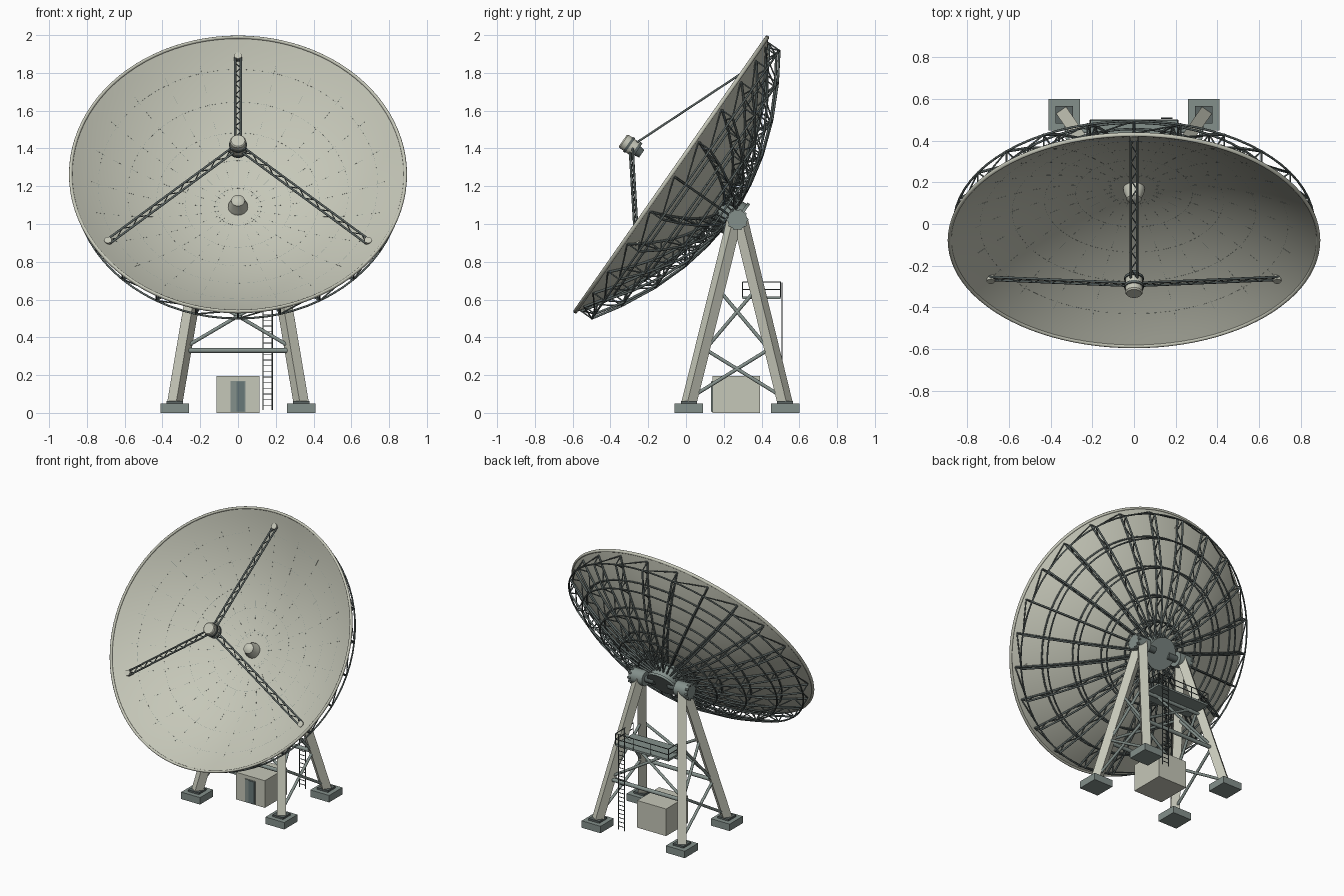
import bpy, bmesh, math
from math import sin, cos, pi, radians
from mathutils import Vector, Matrix

if "Cube" in bpy.data.objects:
    bpy.data.objects.remove(bpy.data.objects["Cube"])


def material(name, rgb):
    m = bpy.data.materials.new(name)
    m.use_nodes = True
    m.diffuse_color = (*rgb, 1)
    m.node_tree.nodes["Principled BSDF"].inputs["Base Color"].default_value = (*rgb, 1)
    return m


CREAM = material("cream paint", (0.56, 0.57, 0.48))
GREEN = material("grey green paint", (0.23, 0.28, 0.26))
DOOR = material("door paint", (0.14, 0.19, 0.19))
STEEL = material("dark steel", (0.105, 0.13, 0.125))

# Dish frame: origin at the bowl's lowest point, local z along the pointing axis
R, DEPTH, RIBS = 0.886, 0.31, 24
DISH = Matrix.Translation((0, 0.171, 1.088)) @ Matrix.Rotation(radians(55), 4, 'X')
WORLD = Matrix.Identity(4)


def finish(name, bm, mat, frame=WORLD, smooth=False):
    bmesh.ops.recalc_face_normals(bm, faces=bm.faces)
    me = bpy.data.meshes.new(name)
    bm.to_mesh(me)
    bm.free()
    me.materials.append(mat)
    ob = bpy.data.objects.new(name, me)
    ob.matrix_world = frame
    bpy.context.collection.objects.link(ob)
    if smooth:
        bpy.ops.object.select_all(action='DESELECT')
        ob.select_set(True)
        bpy.context.view_layer.objects.active = ob
        bpy.ops.object.shade_smooth_by_angle(angle=radians(40))
    return ob


def bars(name, segments, radius, mat, frame=WORLD, sides=6):
    """Straight members joined into one mesh."""
    bm = bmesh.new()
    for a, b in segments:
        a, b = Vector(a), Vector(b)
        d = b - a
        turn = Matrix.Rotation(pi / sides, 4, 'Z')
        m = Matrix.Translation((a + b) / 2) @ d.to_track_quat('Z', 'Y').to_matrix().to_4x4() @ turn
        bmesh.ops.create_cone(bm, cap_ends=True, segments=sides, radius1=radius,
                              radius2=radius, depth=d.length, matrix=m)
    return finish(name, bm, mat, frame, sides > 8)


def boxes(name, items, mat):
    bm = bmesh.new()
    for centre, size in items:
        bmesh.ops.create_cube(bm, size=1, matrix=Matrix.Translation(centre) @ Matrix.Diagonal((*size, 1)))
    return finish(name, bm, mat)


def lathe(name, profile, mat, frame=WORLD, steps=32):
    """Spin (radius, height) points about local z."""
    bm = bmesh.new()
    vs = [bm.verts.new((r, 0, z)) for r, z in profile]
    es = [bm.edges.new(p) for p in zip(vs, vs[1:])]
    bmesh.ops.spin(bm, geom=vs + es, cent=(0, 0, 0), axis=(0, 0, 1), angle=2 * pi, steps=steps)
    bmesh.ops.remove_doubles(bm, verts=bm.verts, dist=1e-5)
    return finish(name, bm, mat, frame, True)


def bowl(r):
    return DEPTH * (r / R) ** 2


def polar(r, angle, offset=0.0):
    """Point on the bowl, moved along its axis by offset."""
    return Vector((r * cos(angle), r * sin(angle), bowl(r) + offset))


def lerp(a, b, t):
    return Vector(a).lerp(Vector(b), t)


# Reflector bowl and rolled rim
T = 0.012
inner = [(R * i / 20, bowl(R * i / 20)) for i in range(21)]
outer = [(r, z - T) for r, z in reversed(inner)]
lathe("reflector", inner + outer, CREAM, DISH, 96)
rim = [(R + 0.009 * cos(a), DEPTH - 0.006 + 0.011 * sin(a))
       for a in [2 * pi * i / 12 for i in range(13)]]
lathe("reflector_rim", rim, CREAM, DISH, 96)

# Fine panel seams on the bowl face
angles = [2 * pi * i / RIBS for i in range(RIBS)]
STEP = 2 * pi / RIBS
seams = []
for a in angles:
    seams += [(polar(r, a), polar(r + 0.045, a)) for r in [0.1 + 0.09 * k for k in range(8)]]
    for r in (0.12, 0.28, 0.43, 0.585, 0.74):
        seams += [(polar(r, a + STEP * k / 4), polar(r, a + STEP * (k + 0.7) / 4)) for k in range(4)]
bars("panel_seams", seams, 0.0007, GREEN, DISH, 4)

# Backing truss: radial ribs, ring members and edge bracing
BACK = -0.085
stations = [0.1, 0.2, 0.36, 0.54, 0.72, 0.866]
chords, webs, hoops = [], [], []
for a in angles:
    for r, s in zip(stations, stations[1:]):
        m = (r + s) / 2
        chords += [(polar(r, a, BACK), polar(s, a, BACK)),
                   (polar(r, a, -T - 0.006), polar(m, a, -T - 0.006)),
                   (polar(m, a, -T - 0.006), polar(s, a, -T - 0.006))]
        webs += [(polar(r, a, BACK), polar(m, a, -T)), (polar(m, a, -T), polar(s, a, BACK)),
                 (polar(s, a, BACK), polar(s, a, -T))]
    for r in stations[1:]:
        for k in range(3):
            b, c = a + STEP * k / 3, a + STEP * (k + 1) / 3
            hoops.append((polar(r, b, BACK), polar(r, c, BACK)))
            if r < 0.8:
                hoops.append((polar(r, b, -T - 0.006), polar(r, c, -T - 0.006)))
    webs.append((polar(stations[-1], a, BACK), polar(stations[-1], a + STEP, -T)))
bars("rib_chords", chords, 0.0065, STEEL, DISH, 12)
bars("rib_webs", webs, 0.004, STEEL, DISH, 10)
bars("ring_members", hoops, 0.0055, STEEL, DISH, 12)

# Central hub behind the bowl and cone in front of it
lathe("rear_hub", [(0, -0.01), (0.1, -0.01), (0.1, -0.112), (0.11, -0.112), (0.11, -0.128),
                   (0, -0.128)], GREEN, DISH)
lathe("centre_cone", [(0, 0), (0.052, 0), (0.05, 0.02), (0.036, 0.055), (0.036, 0.064),
                      (0.022, 0.074), (0, 0.077)], CREAM, DISH)

# Feed housing held by three flat lattice struts
FEED = 0.565
lathe("feed_housing", [(0, FEED - 0.04), (0.042, FEED - 0.04), (0.042, FEED + 0.045),
                       (0.036, FEED + 0.052), (0, FEED + 0.052)], CREAM, DISH)
for i, z in enumerate([FEED - 0.042, FEED + 0.005]):
    lathe(f"feed_band_{i + 1}", [(0.03, z), (0.047, z), (0.047, z + 0.014), (0.03, z + 0.014)], STEEL, DISH)
lathe("feed_horn", [(0, FEED - 0.07), (0.024, FEED - 0.07), (0.03, FEED - 0.04), (0, FEED - 0.04)], STEEL, DISH)
main, lace, feet = [], [], []
for a in (pi / 2, pi * 7 / 6, pi * 11 / 6):
    top, foot = Vector((0.035 * cos(a), 0.035 * sin(a), FEED - 0.015)), polar(0.795, a)
    side = Vector((-sin(a), cos(a), 0)) * 0.015
    main += [(top + side, foot + side), (top - side, foot - side)]
    for j in range(16):
        w = side if j % 2 else -side
        lace.append((lerp(top, foot, j / 16) + w, lerp(top, foot, (j + 1) / 16) - w))
    feet.append((foot - Vector((0, 0, 0.01)), foot + Vector((0, 0, 0.018))))
bars("strut_chords", main, 0.006, STEEL, DISH, 12)
bars("strut_lacing", lace, 0.003, STEEL, DISH, 10)
bars("strut_feet", feet, 0.02, CREAM, DISH, 16)

# Elevation bearings and axle stubs
PY, PZ = 0.272, 1.023
bars("axle_stubs", [((s * 0.055, PY, PZ), (s * 0.2, PY, PZ)) for s in (-1, 1)], 0.024, STEEL, sides=20)
bars("bearing_housings", [((s * 0.125, PY, PZ), (s * 0.232, PY, PZ)) for s in (-1, 1)], 0.052, GREEN, sides=24)
bars("bearing_bolts", [((s * 0.215, PY + 0.052 * cos(t), PZ + 0.052 * sin(t)),
                        (s * 0.238, PY + 0.052 * cos(t), PZ + 0.052 * sin(t)))
                       for s in (-1, 1) for t in [k * pi / 5 for k in range(10)]], 0.007, GREEN)

# Four legs on footings
FY, BY, FX = 0.015, 0.525, 0.335


def leg(s, back, z):
    """Point on a leg's centre line at height z."""
    return lerp((s * FX, BY if back else FY, 0.05),
                (s * 0.17, PY + (0.015 if back else -0.015), PZ), (z - 0.05) / (PZ - 0.05))


corners = [(s, b) for s in (-1, 1) for b in (0, 1)]
bars("legs", [(leg(s, b, 0.05), leg(s, b, PZ)) for s, b in corners], 0.041, CREAM, sides=4)
boxes("footings", [((s * FX, BY if b else FY, 0.025), (0.15, 0.15, 0.05)) for s, b in corners], GREEN)
boxes("base_plates", [((s * FX, BY if b else FY, 0.056), (0.085, 0.085, 0.014)) for s, b in corners], STEEL)

# Side and cross bracing between the legs
beams, braces = [], []
for b in (0, 1):
    beams.append((leg(-1, b, 0.33), leg(1, b, 0.33)))
    braces += [(leg(s, b, 0.345), leg(-s, b, 0.65)) for s in (-1, 1)]
for s in (-1, 1):
    for low, high in ((0.08, 0.345), (0.31, 0.66)):
        braces += [(leg(s, b, low), leg(s, 1 - b, high)) for b in (0, 1)]
bars("cross_beams", beams, 0.0135, GREEN, sides=16)
bars("diagonal_braces", braces, 0.0095, GREEN, sides=16)

# Service platform with railing and ladder
X, Y0, Y1, Z = 0.21, 0.3, 0.5, 0.61
boxes("platform", [((0, (Y0 + Y1) / 2, Z), (2 * X, Y1 - Y0, 0.014))], GREEN)
bars("platform_support", [(leg(-1, 1, 0.59), leg(1, 1, 0.59))], 0.012, GREEN, sides=16)
loop = [(-X, Y0), (-X, Y1), (X, Y1), (X, Y0)]
rails = [((*p, z), (*q, z)) for p, q in zip(loop, loop[1:]) for z in (Z + 0.042, Z + 0.082)]
rails += [((x, y, Z), (x, y, Z + 0.082)) for x, y in loop + [(-X, 0.4), (X, 0.4), (-0.07, Y1), (0.07, Y1)]]
bars("railing", rails, 0.003, STEEL)
LX, LY = (0.132, 0.182), 0.508
bars("ladder_rails", [((x, LY, 0.015), (x, LY, Z + 0.08)) for x in LX], 0.0035, STEEL)
bars("ladder_rungs", [((LX[0], LY, 0.04 + 0.03 * k), (LX[1], LY, 0.04 + 0.03 * k)) for k in range(20)],
     0.0025, STEEL)

# Equipment hut with a door
boxes("hut", [((0, 0.266, 0.0975), (0.23, 0.25, 0.195))], CREAM)
boxes("hut_door", [((0, 0.139, 0.087), (0.08, 0.008, 0.166))], GREEN)
boxes("door_panel", [((0.014, 0.134, 0.087), (0.042, 0.004, 0.158))], DOOR)
